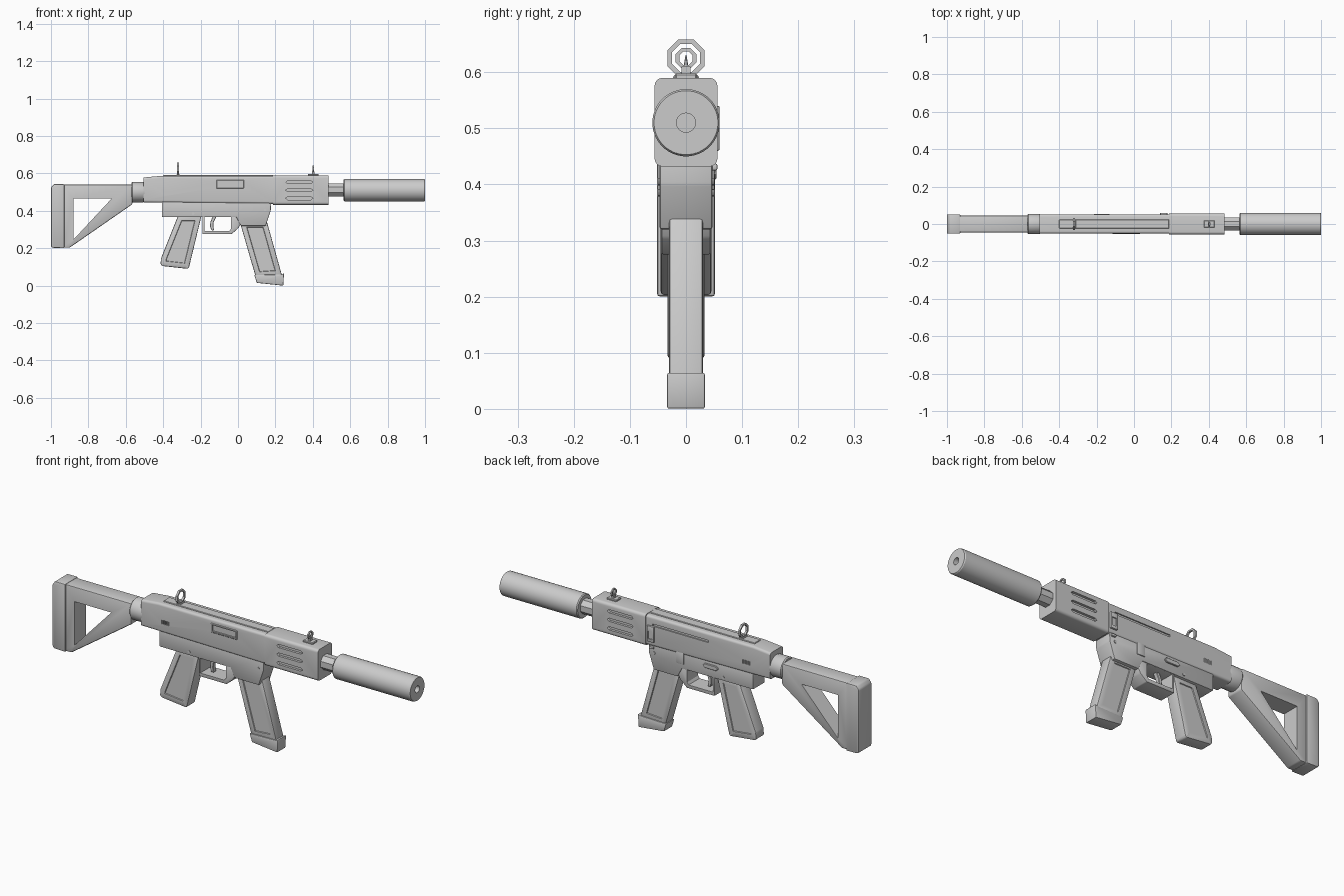
import bpy, bmesh
from math import sin, cos, pi, radians
from mathutils import Vector

if "Cube" in bpy.data.objects:
    bpy.data.objects.remove(bpy.data.objects["Cube"])


def finish(name, bm):
    bmesh.ops.recalc_face_normals(bm, faces=bm.faces[:])
    me = bpy.data.meshes.new(name)
    bm.to_mesh(me)
    bm.free()
    ob = bpy.data.objects.new(name, me)
    bpy.context.collection.objects.link(ob)
    return ob


def prism(name, pts, y0, y1, bevel=0.0, seg=2, along_x=False, inset=0.0, depth=-0.004):
    """Extrude an (x, z) profile from y0 to y1, optionally rounded and with sunken side panels."""
    bm = bmesh.new()
    a = [bm.verts.new((x, y0, z)) for x, z in pts]
    b = [bm.verts.new((x, y1, z)) for x, z in pts]
    sides = [bm.faces.new(a), bm.faces.new(b)]
    n = len(pts)
    for i in range(n):
        j = (i + 1) % n
        bm.faces.new((a[i], a[j], b[j], b[i]))
    bmesh.ops.recalc_face_normals(bm, faces=bm.faces[:])
    if bevel:
        def runs_x(e):
            return abs((e.verts[0].co - e.verts[1].co).normalized().x) > 0.9
        edges = [e for e in bm.edges if not along_x or runs_x(e)]
        bmesh.ops.bevel(bm, geom=edges, offset=bevel, segments=seg, profile=0.5,
                        affect='EDGES', clamp_overlap=True)
    if inset:
        bm.normal_update()
        for s in (-1, 1):
            f = max((f for f in bm.faces if f.normal.y * s > 0.99), key=lambda f: f.calc_area())
            bmesh.ops.inset_region(bm, faces=[f], thickness=inset, use_even_offset=True)
            bmesh.ops.inset_region(bm, faces=[f], thickness=0.002, depth=depth, use_even_offset=True)
    return finish(name, bm)


def box(name, x0, x1, y0, y1, z0, z1, bevel=0.0, **kw):
    return prism(name, [(x0, z0), (x1, z0), (x1, z1), (x0, z1)], y0, y1, bevel, **kw)


def lathe(name, profile, z, n=32, closed=False, y=0.0, axis='X', x=0.0):
    """Revolve (along, radius) points about the x axis or, for pins, the y axis."""
    bm = bmesh.new()
    rings = []
    for d, r in profile:
        ring = []
        for i in range(n):
            t = 2 * pi * (i + 0.5) / n
            u, v = r * cos(t), r * sin(t)
            ring.append(bm.verts.new((x + d, y + u, z + v) if axis == 'X' else (x + u, y + d, z + v)))
        rings.append(ring)
    pairs = list(zip(rings, rings[1:]))
    if closed:
        pairs.append((rings[-1], rings[0]))
    for p, q in pairs:
        for i in range(n):
            j = (i + 1) % n
            bm.faces.new((p[i], p[j], q[j], q[i]))
    if not closed:
        bm.faces.new(rings[0])
        bm.faces.new(rings[-1])
    return finish(name, bm)


def cut(ob, cutters):
    for c in cutters:
        c.hide_render = True
        m = ob.modifiers.new("cut", 'BOOLEAN')
        m.operation, m.solver, m.object = 'DIFFERENCE', 'EXACT', c
        bpy.context.view_layer.objects.active = ob
        bpy.ops.object.modifier_apply(modifier=m.name)
        bpy.data.objects.remove(c)


# suppressor with bore, and barrel
lathe("suppressor", [(0.565, 0.05), (0.565, 0.056), (0.57, 0.06), (0.995, 0.06), (1.0, 0.057),
                     (1.0, 0.017), (0.9, 0.017)], 0.51, 40)
lathe("barrel", [(0.44, 0.038), (0.58, 0.038)], 0.512, 8)

# handguard with vent slots on both sides
guard = box("handguard", 0.187, 0.485, -0.056, 0.056, 0.432, 0.59, 0.014, seg=4, along_x=True)
slots = []
for s in (-1, 1):
    for z in (0.553, 0.51, 0.467):
        p = [(0.255, z), (0.265, z - 0.008), (0.39, z - 0.008), (0.4, z), (0.39, z + 0.008), (0.265, z + 0.008)]
        slots.append(prism("slot_cutter", p, min(s * 0.044, s * 0.07), max(s * 0.044, s * 0.07)))
cut(guard, slots)

# upper receiver with ejection port, rear recesses and charging slot
upper = prism("upper_receiver", [(-0.505, 0.445), (0.187, 0.437), (0.187, 0.587), (-0.41, 0.587), (-0.505, 0.578)],
              -0.051, 0.051, 0.012, seg=4, along_x=True)
cut(upper, [box("port_cutter", -0.108, 0.024, -0.07, -0.046, 0.527, 0.558),
            box("charge_cutter", -0.16, 0.15, 0.045, 0.07, 0.54, 0.551),
            box("recess_a", -0.392, -0.35, -0.07, -0.045, 0.487, 0.507),
            box("recess_b", -0.392, -0.35, 0.045, 0.07, 0.487, 0.507)])
for s in (-1, 1):
    for i in range(5):
        x = -0.387 + i * 0.0082
        box("recess_slat", x - 0.002, x + 0.002, s * 0.048 - 0.003, s * 0.048 + 0.003, 0.487, 0.507)
port = box("ejection_port_frame", -0.116, 0.032, -0.054, -0.046, 0.519, 0.566, 0.003, seg=1)
cut(port, [box("frame_cutter", -0.108, 0.024, -0.07, -0.03, 0.527, 0.558)])
box("top_strip", -0.4, 0.187, -0.024, 0.024, 0.575, 0.591, 0.002, seg=1)

# lower receiver, trigger guard, trigger
prism("lower_receiver", [(-0.407, 0.367), (-0.01, 0.367), (0.015, 0.32), (0.148, 0.32), (0.175, 0.40), (0.178, 0.463),
                         (-0.407, 0.463)], -0.047, 0.047, 0.004)
tg = prism("trigger_guard", [(-0.19, 0.37), (-0.19, 0.275), (-0.035, 0.275), (0.0, 0.305), (0.015, 0.33), (0.0, 0.37)],
           -0.044, 0.044, 0.004)
cut(tg, [prism("guard_cutter", [(-0.18, 0.367), (-0.18, 0.293), (-0.045, 0.293), (-0.037, 0.305), (-0.037, 0.367)],
               -0.1, 0.1)])
prism("trigger", [(-0.115, 0.37), (-0.135, 0.37), (-0.148, 0.34), (-0.149, 0.315), (-0.142, 0.296), (-0.128, 0.296),
                  (-0.132, 0.32), (-0.13, 0.34)], -0.011, 0.011, 0.002, seg=1)

# pistol grip and magazine with sunken side panels
prism("pistol_grip", [(-0.32, 0.375), (-0.195, 0.375), (-0.262, 0.097), (-0.27, 0.09), (-0.405, 0.105),
                      (-0.414, 0.115), (-0.412, 0.145)], -0.033, 0.033, 0.006, inset=0.022)
prism("magazine", [(0.01, 0.34), (0.155, 0.34), (0.235, 0.055), (0.095, 0.045)], -0.03, 0.03, 0.005, inset=0.022)
prism("magazine_base", [(0.087, 0.057), (0.228, 0.06), (0.246, 0.065), (0.242, 0.0), (0.1, 0.015)],
      -0.034, 0.034, 0.004)

# shoulder stock: collar, triangular frame, butt pad
lathe("stock_collar", [(-0.57, 0.05), (-0.565, 0.055), (-0.51, 0.055), (-0.495, 0.05)], 0.5, 24)
stock = prism("stock_frame", [(-0.94, 0.54), (-0.565, 0.54), (-0.565, 0.435), (-0.90, 0.203), (-0.94, 0.203)],
              -0.045, 0.045, 0.006)
cut(stock, [prism("stock_cutter", [(-0.88, 0.466), (-0.675, 0.466), (-0.88, 0.246)], -0.1, 0.1)])
prism("butt_pad", [(-1.0, 0.21), (-0.99, 0.202), (-0.928, 0.2), (-0.928, 0.543), (-0.985, 0.543), (-1.0, 0.525)],
      -0.052, 0.052, 0.006)

# ring sights
lathe("rear_sight_ring", [(-0.005, 0.027), (-0.005, 0.036), (0.005, 0.036), (0.005, 0.027)], 0.625, 8, True, x=-0.32)
lathe("front_sight_ring", [(-0.004, 0.013), (-0.004, 0.02), (0.004, 0.02), (0.004, 0.013)], 0.625, 8, True, x=0.403)
box("rear_sight_base", -0.33, -0.31, -0.022, 0.022, 0.582, 0.595, 0.002, seg=1)
box("front_sight_base", 0.375, 0.43, -0.02, 0.02, 0.585, 0.598, 0.003, seg=1)
box("front_sight_stem", 0.396, 0.41, -0.008, 0.008, 0.595, 0.61)
bm = bmesh.new()
bmesh.ops.create_cone(bm, cap_ends=True, segments=6, radius1=0.005, radius2=0.001, depth=0.025)
bmesh.ops.translate(bm, verts=bm.verts, vec=(0.403, 0, 0.618))
finish("front_sight_post", bm)

# controls on the back side
handle = box("cocking_piece", 0.14, 0.178, 0.045, 0.06, 0.46, 0.54, 0.003)
cut(handle, [box("handle_cutter", 0.148, 0.17, 0.055, 0.08, 0.475, 0.515)])
box("latch", 0.145, 0.17, 0.04, 0.056, 0.425, 0.437, 0.003)
box("magazine_catch", -0.022, 0.022, 0.04, 0.051, 0.39, 0.45, 0.003)
prism("selector_lever", [(-0.215, 0.42), (-0.205, 0.409), (-0.14, 0.409), (-0.13, 0.42), (-0.14, 0.431),
                         (-0.205, 0.431)], 0.04, 0.054, 0.002, seg=1)

# receiver pins through both sides
for x, z in ((0.145, 0.405), (-0.24, 0.385)):
    lathe("receiver_pin", [(-0.05, 0.007), (0.05, 0.007)], z, 12, axis='Y', x=x)

# smooth shading with sharp edges kept
for ob in bpy.context.scene.objects:
    ob.select_set(True)
    bpy.context.view_layer.objects.active = ob
bpy.ops.object.shade_smooth_by_angle(angle=radians(30))
